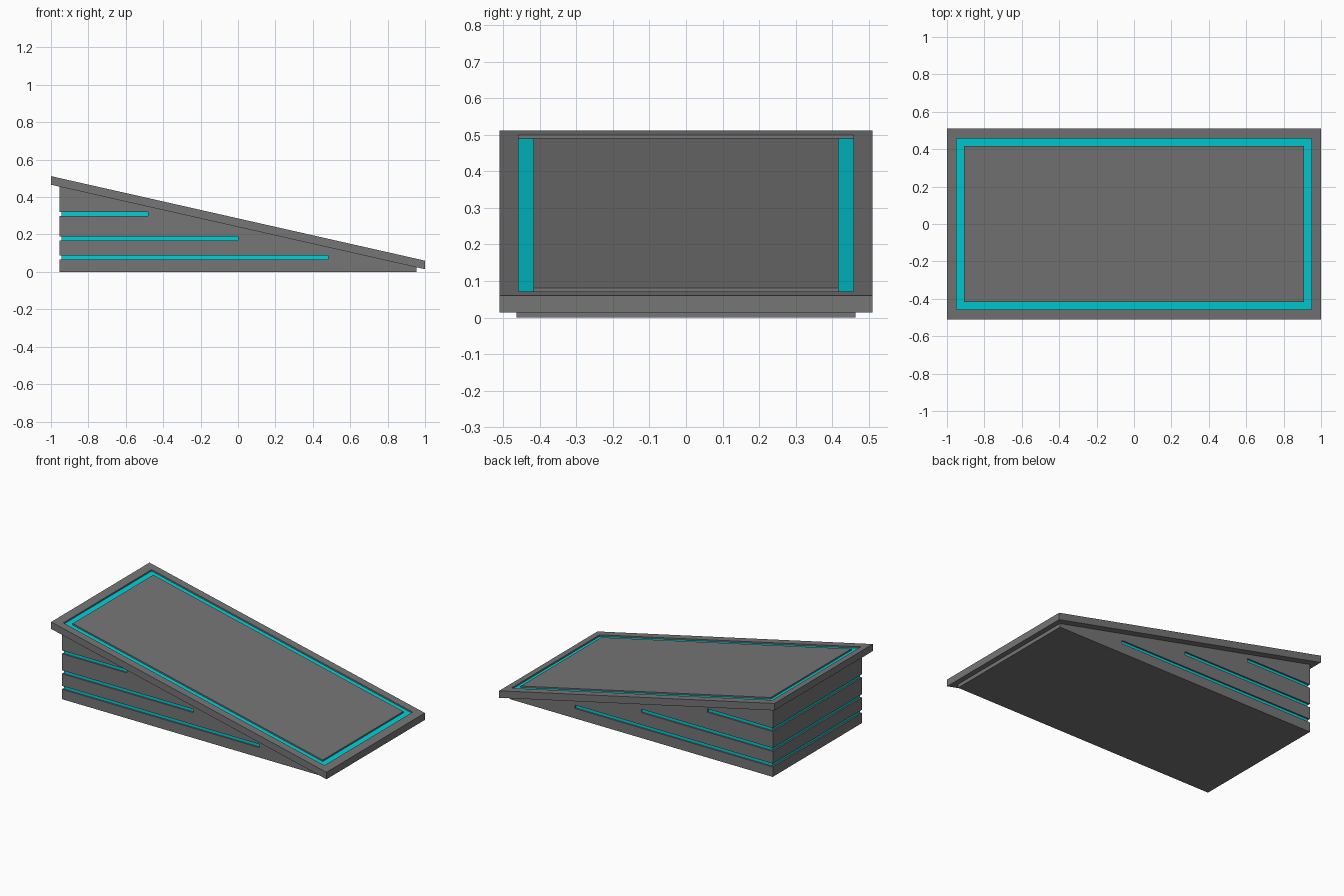
import bpy, bmesh

if "Cube" in bpy.data.objects:
    bpy.data.objects.remove(bpy.data.objects["Cube"])

SLOPE = -0.226
DEPTH = 0.01
BX, BY = 0.955, 0.464

glow = bpy.data.materials.new("cyan_strip")
glow.diffuse_color = (0.0, 0.62, 0.68, 1)
glow.use_nodes = True
glow.node_tree.nodes["Principled BSDF"].inputs["Base Color"].default_value = glow.diffuse_color
grey = bpy.data.materials.new("grey_panel")
grey.diffuse_color = (0.18, 0.18, 0.18, 1)
grey.use_nodes = True
grey.node_tree.nodes["Principled BSDF"].inputs["Base Color"].default_value = grey.diffuse_color


def make_object(name, bm):
    bmesh.ops.recalc_face_normals(bm, faces=bm.faces)
    mesh = bpy.data.meshes.new(name)
    bm.to_mesh(mesh)
    bm.free()
    ob = bpy.data.objects.new(name, mesh)
    bpy.context.collection.objects.link(ob)
    mesh.materials.append(grey)
    mesh.materials.append(glow)
    return ob


def prism(name, points, offset):
    bm = bmesh.new()
    face = bm.faces.new([bm.verts.new(p) for p in points])
    ext = bmesh.ops.extrude_face_region(bm, geom=[face])["geom"]
    bmesh.ops.translate(bm, vec=offset,
                        verts=[v for v in ext if isinstance(v, bmesh.types.BMVert)])
    return make_object(name, bm)


# Sloping deck: flat slab with a sunken coloured ring, then sheared to the slope
bm = bmesh.new()
bmesh.ops.create_cube(bm, size=1)
for v in bm.verts:
    v.co.x *= 2
    v.co.y *= 1.02
    v.co.z *= 0.046
bm.normal_update()
top = max(bm.faces, key=lambda f: f.calc_center_median().z)


def inset(thickness, depth):
    return bmesh.ops.inset_region(bm, faces=[top], thickness=thickness, depth=depth,
                                  use_even_offset=True)["faces"]


def sink(dz):
    inset(0, 0)
    for v in top.verts:
        v.co.z += dz


inset(0.052, 0)
sink(-DEPTH)
for f in inset(0.04, 0):
    f.material_index = 1
sink(DEPTH)
for v in bm.verts:
    v.co.z += 0.263 + SLOPE * v.co.x
make_object("ramp_deck", bm)

# Wedge base, reaching just inside the deck
z_at = lambda x: 0.245 + SLOPE * x
body = prism("ramp_base", [(-BX, -BY, 0), (BX, -BY, 0), (BX, -BY, z_at(BX)),
                           (-BX, -BY, z_at(-BX))], (0, 2 * BY, 0))

# Slots wrapping around the front, tall end and back
for z, end in ((0.065, 0.48), (0.167, 0.0), (0.298, -0.48)):
    ix, iy, o = -BX + DEPTH, BY - DEPTH, 0.1
    cutter = prism("slot_cutter", [
        (end, -BY - o, z), (end, -iy, z), (ix, -iy, z), (ix, iy, z),
        (end, iy, z), (end, BY + o, z), (-BX - o, BY + o, z), (-BX - o, -BY - o, z)],
        (0, 0, 0.022))
    cutter.hide_render = True
    mod = body.modifiers.new("slot", 'BOOLEAN')
    mod.operation = 'DIFFERENCE'
    mod.solver = 'EXACT'
    mod.object = cutter
    bpy.context.view_layer.objects.active = body
    bpy.ops.object.modifier_apply(modifier=mod.name)
    bpy.data.objects.remove(cutter)

# Colour the slot floors
for p in body.data.polygons:
    c, n = p.center, p.normal
    on_side = abs(n.y) > 0.9 and abs(abs(c.y) - (BY - DEPTH)) < 0.002
    on_end = n.x < -0.9 and abs(c.x + BX - DEPTH) < 0.002
    p.material_index = 1 if on_side or on_end else 0
